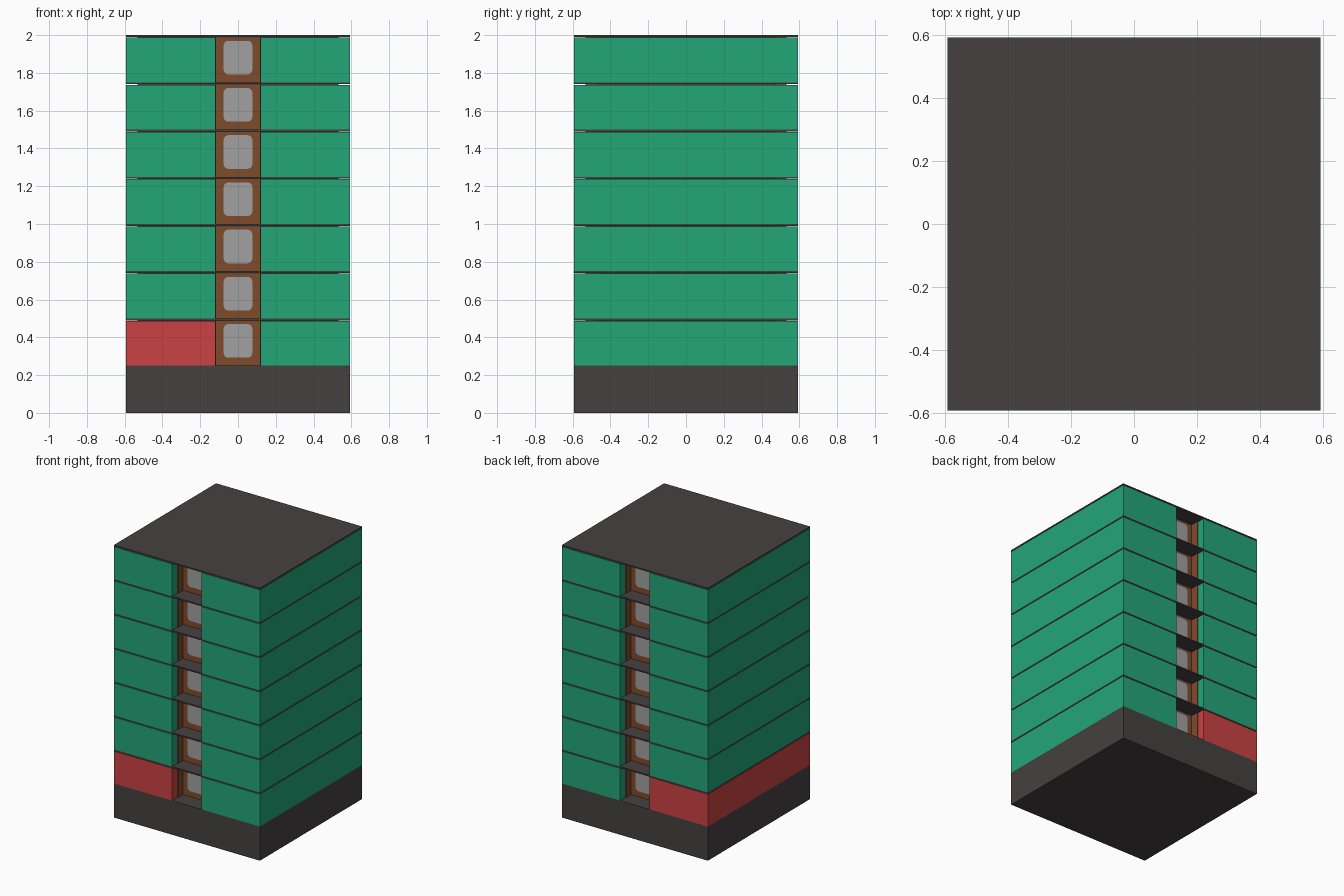
import bpy, bmesh, math

if "Cube" in bpy.data.objects:
    bpy.data.objects.remove(bpy.data.objects["Cube"])

def material(name, r, g, b):
    m = bpy.data.materials.new(name)
    lin = [((c / 255 + 0.055) / 1.055) ** 2.4 for c in (r, g, b)]
    m.diffuse_color = (*lin, 1)
    m.use_nodes = True
    m.node_tree.nodes["Principled BSDF"].inputs["Base Color"].default_value = m.diffuse_color
    return m

DARK = material("dark grey concrete", 69, 65, 64)
GREEN = material("green cladding", 35, 166, 121)
RED = material("red cladding", 202, 66, 67)
BROWN = material("brown wood", 126, 75, 44)
GREY = material("light grey panel", 162, 161, 161)

def finish(name, bm, mat):
    bmesh.ops.recalc_face_normals(bm, faces=bm.faces)
    me = bpy.data.meshes.new(name)
    bm.to_mesh(me)
    bm.free()
    me.materials.append(mat)
    ob = bpy.data.objects.new(name, me)
    bpy.context.collection.objects.link(ob)
    return ob

def box(name, x0, x1, y0, y1, z0, z1, mat):
    bm = bmesh.new()
    bmesh.ops.create_cube(bm, size=1)
    for v in bm.verts:
        v.co = (x1 if v.co.x > 0 else x0, y1 if v.co.y > 0 else y0, z1 if v.co.z > 0 else z0)
    return finish(name, bm, mat)

def rounded_panel(name, half_w, z0, z1, y, depth, r, mat):
    # rounded rectangle standing upright, pushed out along y
    bm = bmesh.new()
    cx, cz, hz = half_w - r, (z0 + z1) / 2, (z1 - z0) / 2 - r
    pts = []
    for q, (sx, sz) in enumerate(((1, 1), (-1, 1), (-1, -1), (1, -1))):
        for i in range(5):
            a = math.pi / 2 * (q + i / 4)
            pts.append((sx * cx + r * math.cos(a), y, cz + sz * hz + r * math.sin(a)))
    f = bm.faces.new([bm.verts.new(p) for p in pts])
    out = bmesh.ops.extrude_face_region(bm, geom=[f])
    bmesh.ops.translate(bm, vec=(0, depth, 0),
                        verts=[v for v in out["geom"] if isinstance(v, bmesh.types.BMVert)])
    return finish(name, bm, mat)

H = 0.593        # half width of the tower
W = 0.12         # half width of the entrance recess
FLOOR = 0.25     # storey height
GAP = 0.003      # shadow gap below each slab
LINER = 0.004    # wooden lining thickness

# Solid base
box("base", -H, H, -H, H, 0, FLOOR, DARK)

for i in range(1, 8):
    z0, z1 = FLOOR * i, FLOOR * (i + 1)
    slab = z1 - 0.01
    top = slab - GAP
    # Slab and the inset neck carrying it
    box("floor_slab", -H, H, -H, H, slab, z1, DARK)
    box("slab_neck", -H + 0.06, H - 0.06, -H + 0.12, H - 0.12, top, slab, DARK)
    # Four corner rooms, the left ones red on the lowest storey
    for sx in (-1, 1):
        for sy in (-1, 1):
            xs = sorted((sx * W, sx * H))
            ys = sorted((0, sy * H))
            mat = RED if i == 1 and sx < 0 else GREEN
            box("corner_room", *xs, *ys, z0, top, mat)
            # Wooden lining of the recess sides
            lx = sorted((sx * W, sx * (W - LINER)))
            ly = sorted((sy * (H - 0.06), sy * (H - 0.12)))
            box("recess_lining", *lx, *ly, z0, slab, BROWN)
    # Wooden core with a rounded panel at front and back
    box("recess_core", -W, W, -H + 0.12, H - 0.12, z0, slab, BROWN)
    for sy in (-1, 1):
        rounded_panel("recess_panel", 0.076, z0 + 0.042, z0 + 0.22,
                      sy * (H - 0.121), sy * 0.005, 0.025, GREY)
